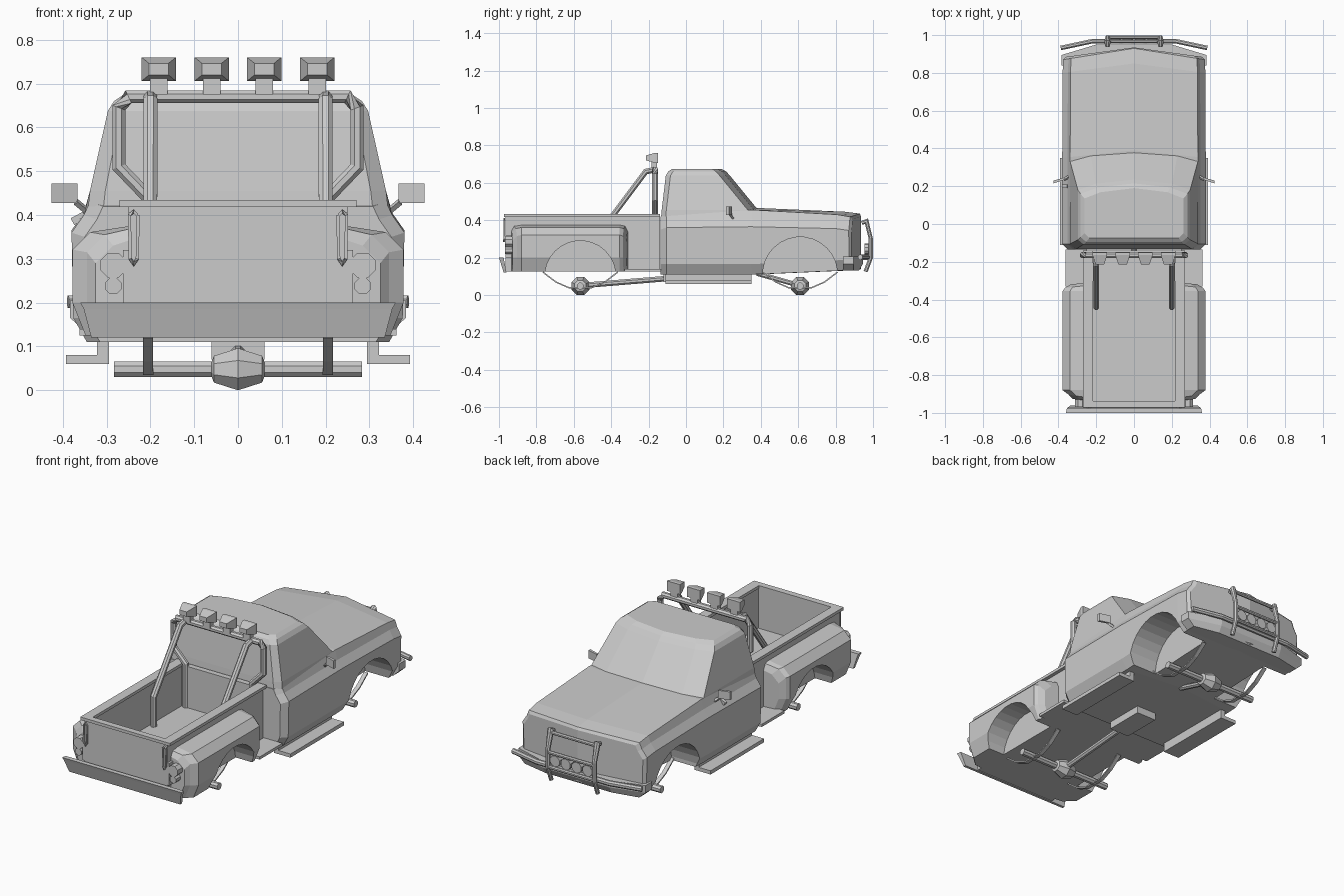
import bpy, bmesh, math
from mathutils import Vector

if "Cube" in bpy.data.objects:
    bpy.data.objects.remove(bpy.data.objects["Cube"])

GREY = (0.6, 0.6, 0.6, 1)
paint = bpy.data.materials.new("plain grey")
paint.use_nodes = True
paint.diffuse_color = GREY
paint.node_tree.nodes["Principled BSDF"].inputs["Base Color"].default_value = GREY


def finish(name, bm, mirror=False):
    if mirror:
        bmesh.ops.mirror(bm, geom=bm.verts[:] + bm.edges[:] + bm.faces[:],
                         axis='X', merge_dist=0.0005)
    bmesh.ops.recalc_face_normals(bm, faces=bm.faces)
    mesh = bpy.data.meshes.new(name)
    bm.to_mesh(mesh)
    bm.free()
    mesh.materials.append(paint)
    ob = bpy.data.objects.new(name, mesh)
    bpy.context.collection.objects.link(ob)
    return ob


def loft(name, rings, closed=True, mirror=False):
    """Skin a list of point rings and cap both ends."""
    bm = bmesh.new()
    vs = [[bm.verts.new(p) for p in r] for r in rings]
    n = len(rings[0])
    for a, b in zip(vs, vs[1:]):
        for i in range(n if closed else n - 1):
            j = (i + 1) % n
            bm.faces.new((a[i], a[j], b[j], b[i]))
    bm.faces.new(vs[0])
    bm.faces.new(vs[-1])
    return finish(name, bm, mirror)


def box(name, lo, hi, mirror=False):
    (x, y, z), (X, Y, Z) = lo, hi
    return loft(name, [[(x, y, h), (X, y, h), (X, Y, h), (x, Y, h)] for h in (z, Z)], mirror=mirror)


def lathe_x(name, profile, y, z, n=8, mirror=False):
    """Rings of given (x, radius) around a line along x."""
    rings = []
    for x, r in profile:
        ang = [2 * math.pi * (i + 0.5) / n for i in range(n)]
        rings.append([(x, y + r * math.cos(a), z + r * math.sin(a)) for a in ang])
    return loft(name, rings, mirror=mirror)


def tube(name, pts, rx, rz=None, n=8, mirror=False):
    """Sweep a round or flat section along a path."""
    rz = rz or rx
    pts = [Vector(p) for p in pts]
    rings = []
    for i, p in enumerate(pts):
        d0 = (p - pts[i - 1]).normalized() if i else None
        d1 = (pts[i + 1] - p).normalized() if i < len(pts) - 1 else None
        t = ((d0 or d1) + (d1 or d0)).normalized()
        ref = Vector((1, 0, 0)) if abs(t.x) < 0.7 else Vector((0, 1, 0))
        u = (ref - t * ref.dot(t)).normalized()
        v = t.cross(u)
        s = 1 / max(0.6, t.dot(d0 or d1))
        ring = []
        for k in range(n):
            a = 2 * math.pi * (k + 0.5) / n
            ring.append(p + u * rx * s * math.cos(a) + v * rz * s * math.sin(a))
        rings.append(ring)
    return loft(name, rings, mirror=mirror)


def cut_arch(ob, y, z, r, depth):
    cutter = lathe_x("arch_cutter", [(depth, r), (0.5, r)], y, z, 28, True)
    mod = ob.modifiers.new("arch", 'BOOLEAN')
    mod.operation, mod.solver, mod.object = 'DIFFERENCE', 'EXACT', cutter
    bpy.context.view_layer.objects.active = ob
    bpy.ops.object.modifier_apply(modifier=mod.name)
    bpy.data.objects.remove(cutter)


# Lower body: half sections from the cab back to the nose
def section(y, w, low, shoulder, edge, mid, bend=0.0):
    half = [(0, low), (w - 0.035, low), (w - 0.004, low + 0.055), (w, shoulder - 0.04),
            (w - 0.028, shoulder), (w - 0.042, edge), (0, mid)]
    return [(x, y + bend * (1 - x / w), z) for x, z in half]


body = loft("lower_body", [
    section(-0.135, 0.35, 0.11, 0.39, 0.42, 0.42),
    section(-0.105, 0.38, 0.11, 0.40, 0.43, 0.43),
    section(0.35, 0.38, 0.11, 0.405, 0.455, 0.465, 0.04),
    section(0.80, 0.378, 0.13, 0.395, 0.43, 0.445, 0.05),
    section(0.87, 0.375, 0.135, 0.385, 0.418, 0.435, 0.06),
    section(0.885, 0.36, 0.14, 0.375, 0.405, 0.42, 0.05),
], closed=False, mirror=True)
cut_arch(body, 0.61, 0.11, 0.2, 0.2)


# Cab: stacked half outlines up to the roof
def outline(z, w, back, front, chamfer):
    return [(0, back, z), (w - chamfer, back, z), (w, back + 0.025, z),
            (w, front - 0.055, z), (w * 0.68, front - 0.022, z), (0, front, z)]


loft("cab", [outline(0.42, 0.342, -0.133, 0.40, 0.035),
             outline(0.455, 0.338, -0.13, 0.385, 0.035),
             outline(0.638, 0.297, -0.108, 0.235, 0.03),
             outline(0.66, 0.283, -0.095, 0.215, 0.03),
             outline(0.674, 0.262, -0.075, 0.19, 0.025)], closed=False, mirror=True)

# Cargo bed
box("bed_floor", (-0.25, -0.965, 0.125), (0.25, -0.14, 0.2))
box("bed_side", (0.222, -0.965, 0.2), (0.25, -0.14, 0.425), True)
box("bed_front", (-0.222, -0.17, 0.2), (0.222, -0.14, 0.425))
box("tailgate", (-0.222, -0.965, 0.2), (0.222, -0.94, 0.425))
box("bed_rail", (0.218, -0.972, 0.418), (0.27, -0.14, 0.434), True)
box("tailgate_rail", (-0.218, -0.972, 0.418), (0.218, -0.938, 0.434))
box("bed_step", (0.25, -0.33, 0.125), (0.362, -0.135, 0.14), True)


# Flared rear fenders
def fender_ring(y, w, top, skew):
    pts = [(0.24, 0.125), (w - 0.03, 0.125), (w, 0.2), (w, top - 0.055),
           (w - 0.04, top - 0.015), (0.24, top)]
    return [(x, y + skew * (x - 0.24), z) for x, z in pts]


fender = loft("rear_fender", [
    fender_ring(-0.935, 0.325, 0.345, 0.1), fender_ring(-0.92, 0.345, 0.37, 0.15),
    fender_ring(-0.88, 0.378, 0.376, 0), fender_ring(-0.355, 0.378, 0.376, 0),
    fender_ring(-0.325, 0.365, 0.37, -0.1), fender_ring(-0.31, 0.335, 0.34, -0.1)], mirror=True)
cut_arch(fender, -0.565, 0.1, 0.19, 0.25)

# Tail lamps on their brackets, and tailgate latches
box("lamp_bracket", (0.25, -0.966, 0.2), (0.262, -0.93, 0.32), True)
for name, r, z in (("tail_lamp", 0.031, 0.285), ("reverse_lamp", 0.02, 0.238)):
    tube(name, [(0.285, -0.968, z), (0.285, -0.925, z)], r, mirror=True)
tube("tailgate_latch", [(0.228, -0.972, 0.4), (0.23, -0.972, 0.3), (0.238, -0.972, 0.288),
                        (0.246, -0.972, 0.3), (0.248, -0.972, 0.4), (0.238, -0.972, 0.408),
                        (0.23, -0.972, 0.4)], 0.005, n=4, mirror=True)

# Rear bumper
loft("rear_bumper", [[(s * a, y, z) for a, y, z in (
    (0.36, -1.0, 0.2), (0.352, -0.995, 0.185), (0.335, -0.975, 0.12),
    (0.335, -0.96, 0.12), (0.355, -0.975, 0.2))] for s in (-1, 1)])

# Front bumper strip and valance
tube("front_bumper", [(-0.388, 0.932, 0.202), (-0.22, 0.968, 0.202), (0.22, 0.968, 0.202),
                      (0.388, 0.932, 0.202)], 0.013, 0.015)
loft("front_valance", [[(-a, 0.84, z), (-a, 0.895, z), (-0.2, f, z), (0.2, f, z), (a, 0.895, z),
                        (a, 0.84, z)] for a, f, z in ((0.345, 0.925, 0.13), (0.383, 0.945, 0.165),
                                                     (0.383, 0.95, 0.205))])

# Grille guard with four lamps
tube("guard_upright", [(0.14, 0.94, 0.385), (0.14, 0.965, 0.395), (0.14, 0.988, 0.3),
                       (0.14, 0.988, 0.2), (0.14, 0.96, 0.125)], 0.012, mirror=True)
for z, y in ((0.385, 0.967), (0.285, 0.988), (0.205, 0.988)):
    tube("guard_bar", [(-0.145, y, z), (0.145, y, z)], 0.01)
for x in (-0.098, -0.033, 0.033, 0.098):
    tube("guard_lamp", [(x, 0.955, 0.245), (x, 0.99, 0.245)], 0.03, n=10)

# Roll bar with four roof lamps
tube("roll_hoop", [(-0.2, -0.165, 0.2), (-0.2, -0.165, 0.435), (-0.272, -0.165, 0.51),
                   (-0.272, -0.165, 0.645), (-0.25, -0.165, 0.67), (0.25, -0.165, 0.67),
                   (0.272, -0.165, 0.645), (0.272, -0.165, 0.51), (0.2, -0.165, 0.435),
                   (0.2, -0.165, 0.2)], 0.016)
tube("roll_brace", [(0.2, -0.165, 0.67), (0.2, -0.215, 0.66), (0.2, -0.44, 0.36),
                    (0.2, -0.44, 0.2)], 0.016, mirror=True)
for x in (-0.181, -0.06, 0.06, 0.181):
    box("lamp_mount", (x - 0.02, -0.185, 0.675), (x + 0.02, -0.155, 0.715))
    loft("roof_lamp", [[(x + sx * w, y, 0.733 + sz * h) for sx, sz in
                        ((-1, -1), (1, -1), (1, 1), (-1, 1))]
                       for w, h, y in ((0.022, 0.013, -0.215), (0.039, 0.027, -0.165),
                                       (0.039, 0.027, -0.15))])

# Mirrors and filler cap
tube("mirror_arm", [(0.34, 0.255, 0.405), (0.37, 0.235, 0.43)], 0.008, n=4, mirror=True)
loft("mirror", [[(0.366, y, z), (0.426, y - 0.02, z), (0.426, y - 0.005, z), (0.366, y + 0.012, z)]
                for y, z in ((0.235, 0.428), (0.235, 0.472))], mirror=True)
tube("filler_cap", [(-0.35, 0.2, 0.4), (-0.378, 0.2, 0.385)], 0.012, n=4)

# Side steps
loft("side_step", [[(x, y, z) for x, z in ((0.295, 0.112), (0.295, 0.06), (0.393, 0.06),
                                           (0.393, 0.08), (0.322, 0.08), (0.322, 0.112))]
                   for y in (-0.11, 0.35)], mirror=True)

# Axles, leaf springs and drive shafts
for end, y in (("front", 0.61), ("rear", -0.565)):
    lathe_x(end + "_axle", [(-0.283, 0.019), (-0.06, 0.019), (-0.055, 0.033), (0, 0.052),
                            (0.055, 0.033), (0.06, 0.019), (0.283, 0.019)], y, 0.048)
    tube(end + "_leaf_spring", [(0.205, y + d, 0.03 + 2.3 * d * d) for d in
                                (-0.2, -0.13, -0.06, 0.06, 0.13, 0.2)],
         0.016, 0.005, n=4, mirror=True)
tube("rear_shaft", [(0, -0.565, 0.05), (0, -0.1, 0.088)], 0.016)
tube("front_shaft", [(0, 0.61, 0.05), (0, 0.38, 0.115)], 0.014)
box("gearbox", (-0.06, -0.12, 0.07), (0.06, 0.1, 0.115))
